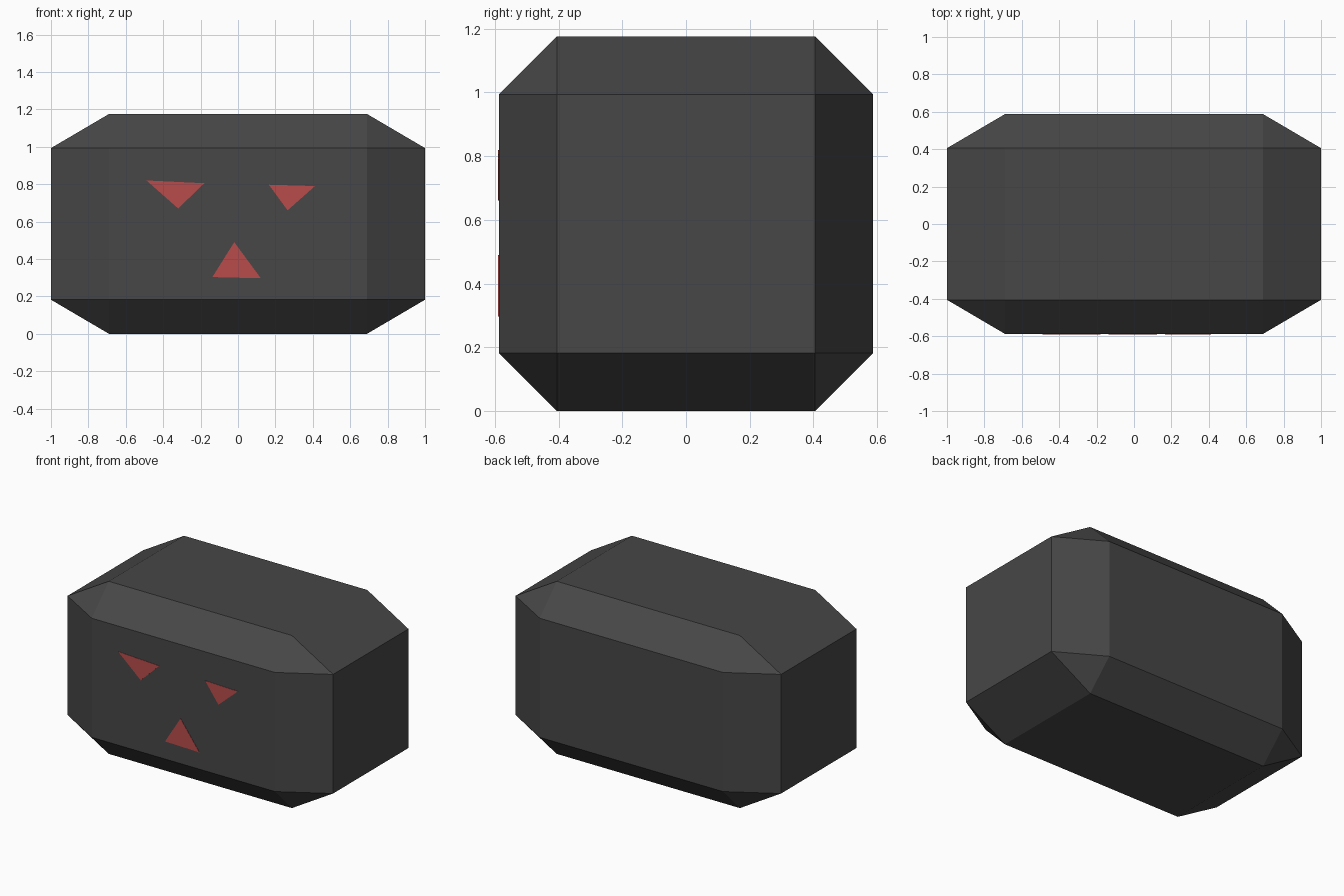
import bpy, bmesh

if "Cube" in bpy.data.objects:
    bpy.data.objects.remove(bpy.data.objects["Cube"])

HALF = 0.5875   # half depth and half height; half length is 1
CUT = 0.31      # chamfer as a share of each half size


def material(name, rgb):
    m = bpy.data.materials.new(name)
    m.diffuse_color = (*rgb, 1)
    m.use_nodes = True
    m.node_tree.nodes["Principled BSDF"].inputs["Base Color"].default_value = m.diffuse_color
    return m


def add_object(name, bm, mat):
    bmesh.ops.recalc_face_normals(bm, faces=bm.faces[:])
    mesh = bpy.data.meshes.new(name)
    bm.to_mesh(mesh)
    bm.free()
    mesh.materials.append(mat)
    obj = bpy.data.objects.new(name, mesh)
    bpy.context.collection.objects.link(obj)
    return obj


charcoal = material("charcoal", (0.063, 0.063, 0.063))
red = material("red", (0.48, 0.07, 0.07))

# Body: cube chamfered on every edge, then stretched so chamfers stretch too
bm = bmesh.new()
bmesh.ops.create_cube(bm, size=2)
bmesh.ops.bevel(bm, geom=bm.edges[:], offset=CUT, offset_type='OFFSET',
                segments=1, affect='EDGES')
bmesh.ops.scale(bm, vec=(1, HALF, HALF), verts=bm.verts[:])
bmesh.ops.translate(bm, vec=(0, 0, HALF), verts=bm.verts[:])
add_object("body", bm, charcoal)


# Face markings: thin triangular plates on the front (x, z corners)
def plate(name, corners):
    bm = bmesh.new()
    verts = [bm.verts.new((x, -HALF + 0.002, z)) for x, z in corners]
    face = bm.faces.new(verts)
    ext = bmesh.ops.extrude_face_region(bm, geom=[face])["geom"]
    moved = [g for g in ext if isinstance(g, bmesh.types.BMVert)]
    bmesh.ops.translate(bm, vec=(0, -0.004, 0), verts=moved)
    add_object(name, bm, red)


plate("left_eye", [(-0.49, 0.82), (-0.18, 0.805), (-0.32, 0.67)])
plate("right_eye", [(0.165, 0.797), (0.412, 0.79), (0.265, 0.66)])
plate("mouth", [(-0.02, 0.49), (0.122, 0.297), (-0.137, 0.303)])
